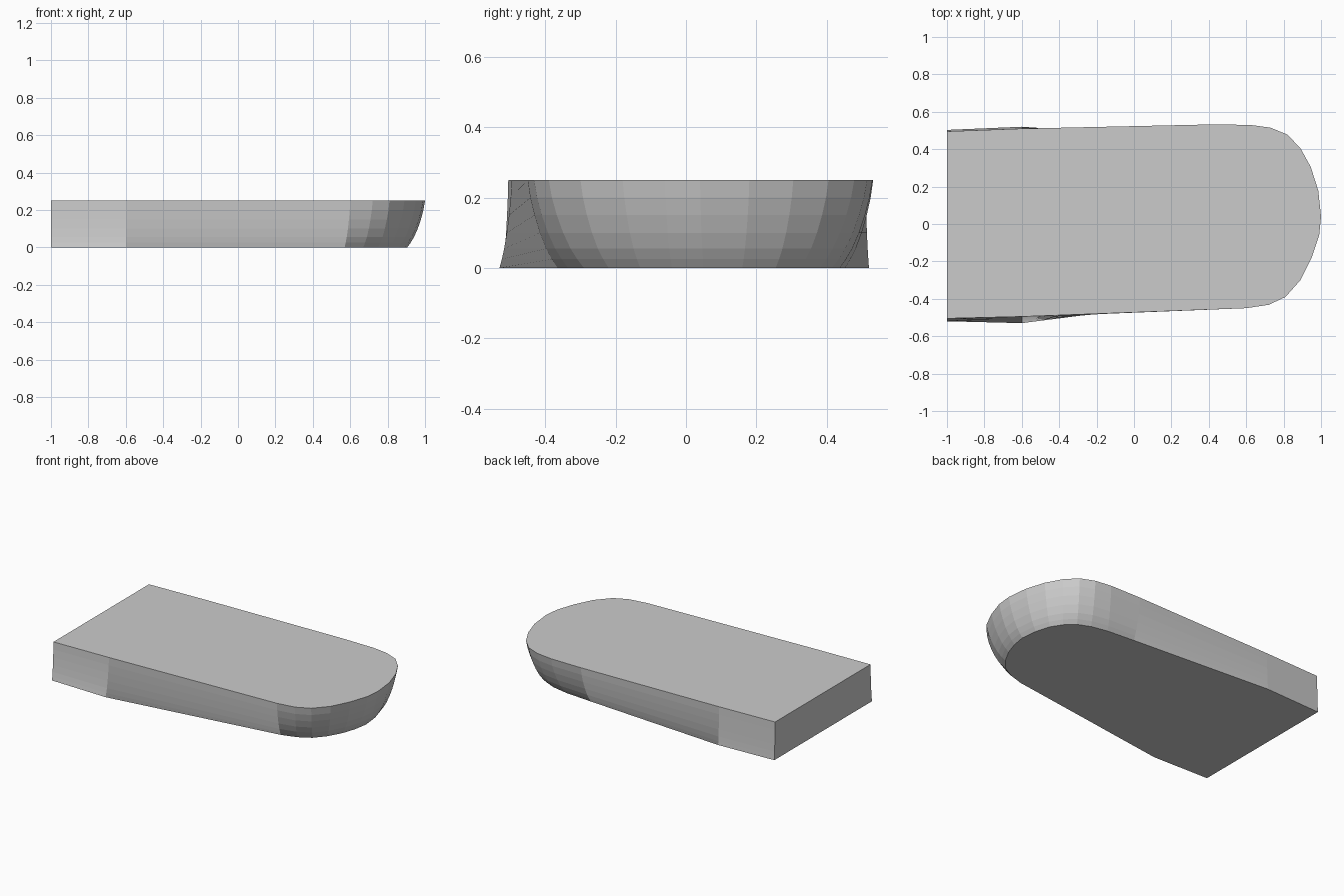
import bpy, bmesh

if "Cube" in bpy.data.objects:
    bpy.data.objects.remove(bpy.data.objects["Cube"])

# Matching plan outlines of the deck (top) and the sole (bottom)
top = [(-1, -.505), (-.6, -.495), (.6, -.45), (.72, -.432), (.81, -.39), (.89, -.30),
       (.95, -.18), (.99, -.06), (1, .04), (.985, .18), (.945, .305), (.89, .405),
       (.82, .478), (.73, .515), (.62, .53), (.4, .532), (-.6, .51), (-1, .495)]
bottom = [(-1, -.52), (-.6, -.53), (.57, -.365), (.67, -.335), (.75, -.29), (.81, -.22),
          (.86, -.13), (.89, -.04), (.905, .05), (.893, .16), (.865, .255), (.82, .325),
          (.76, .38), (.68, .415), (.57, .437), (.38, .452), (-.6, .52), (-1, .503)]

# Rounded flank: height and blend from sole outline to deck outline
flank = [(0, 0), (.025, .19), (.055, .38), (.1, .59), (.15, .77), (.2, .91), (.25, 1)]

bm = bmesh.new()
rings = []
for z, t in flank:
    rings.append([bm.verts.new((b[0] + (a[0] - b[0]) * t, b[1] + (a[1] - b[1]) * t, z))
                  for a, b in zip(top, bottom)])

# Curved side walls
n = len(top)
for lower, upper in zip(rings, rings[1:]):
    for i in range(n - 1):
        bm.faces.new((lower[i], lower[i + 1], upper[i + 1], upper[i]))

# Flat deck, sole and square end
bm.faces.new(rings[-1])
bm.faces.new(rings[0][::-1])
bm.faces.new([r[0] for r in rings][::-1] + [r[-1] for r in rings])
bmesh.ops.recalc_face_normals(bm, faces=bm.faces)

mesh = bpy.data.meshes.new("rounded_slab")
bm.to_mesh(mesh)
bm.free()
slab = bpy.data.objects.new("rounded_slab", mesh)
bpy.context.collection.objects.link(slab)
